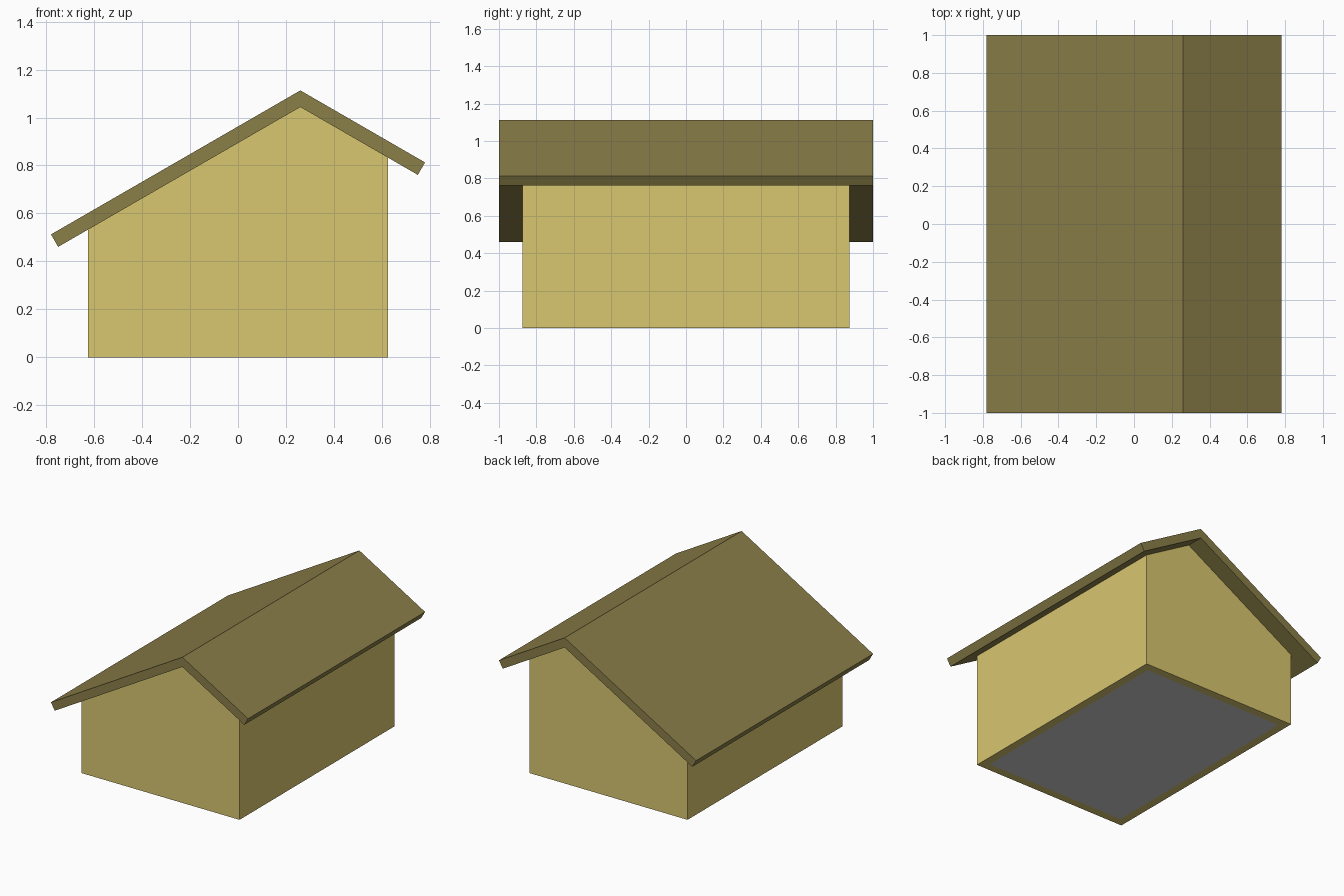
import bpy, bmesh, math

if "Cube" in bpy.data.objects:
    bpy.data.objects.remove(bpy.data.objects["Cube"])

T = 0.06                       # wall, floor and roof thickness
SLOPE = math.tan(math.radians(30))
RIDGE_X, RIDGE_Z = 0.26, 1.113
UNDER_Z = RIDGE_Z - T / math.cos(math.radians(30))
HX, HY = 0.625, 0.875


def material(name, color):
    m = bpy.data.materials.new(name)
    m.diffuse_color = (*color, 1)
    m.use_nodes = True
    m.node_tree.nodes["Principled BSDF"].inputs["Base Color"].default_value = m.diffuse_color
    return m


def prism(name, profile, half_y, mat=None):
    """Extrude an x-z profile along y, centred on y = 0."""
    bm = bmesh.new()
    face = bm.faces.new([bm.verts.new((x, -half_y, z)) for x, z in profile])
    out = bmesh.ops.extrude_face_region(bm, geom=[face])
    verts = [v for v in out["geom"] if isinstance(v, bmesh.types.BMVert)]
    bmesh.ops.translate(bm, verts=verts, vec=(0, 2 * half_y, 0))
    bmesh.ops.recalc_face_normals(bm, faces=bm.faces)
    me = bpy.data.meshes.new(name)
    bm.to_mesh(me)
    bm.free()
    if mat:
        me.materials.append(mat)
    ob = bpy.data.objects.new(name, me)
    bpy.context.collection.objects.link(ob)
    return ob


def gable(half_x, bottom, lift=0):
    """Asymmetric house profile whose top follows the roof underside."""
    top = lambda x: UNDER_Z - abs(x - RIDGE_X) * SLOPE + lift
    return [(-half_x, bottom), (half_x, bottom), (half_x, top(half_x)),
            (RIDGE_X, top(RIDGE_X)), (-half_x, top(-half_x))]


wall_mat = material("wall_yellow", (0.69, 0.565, 0.162))
roof_mat = material("roof_olive", (0.254, 0.209, 0.065))

# Walls: gabled block hollowed right through
walls = prism("walls", gable(HX, 0), HY, wall_mat)
cutter = prism("room_cutter", gable(HX - T, -0.1, 0.1), HY - T)
cutter.hide_render = True
cutter.hide_viewport = True
cut = walls.modifiers.new("hollow", "BOOLEAN")
cut.operation = "DIFFERENCE"
cut.solver = "EXACT"
cut.object = cutter

# Floor: grey slab inside the walls
fx = HX - T
prism("floor", [(-fx, 0), (fx, 0), (fx, T), (-fx, T)], HY - T)

# Roof: one bent slab with square-cut eaves
left, right = -0.78, 0.78
eave = lambda x: RIDGE_Z - abs(x - RIDGE_X) * SLOPE
dx, dz = T * 0.5, T * math.cos(math.radians(30))
prism("roof", [(left, eave(left)), (left + dx, eave(left) - dz),
               (RIDGE_X, UNDER_Z),
               (right - dx, eave(right) - dz), (right, eave(right)),
               (RIDGE_X, RIDGE_Z)], 1.0, roof_mat)
